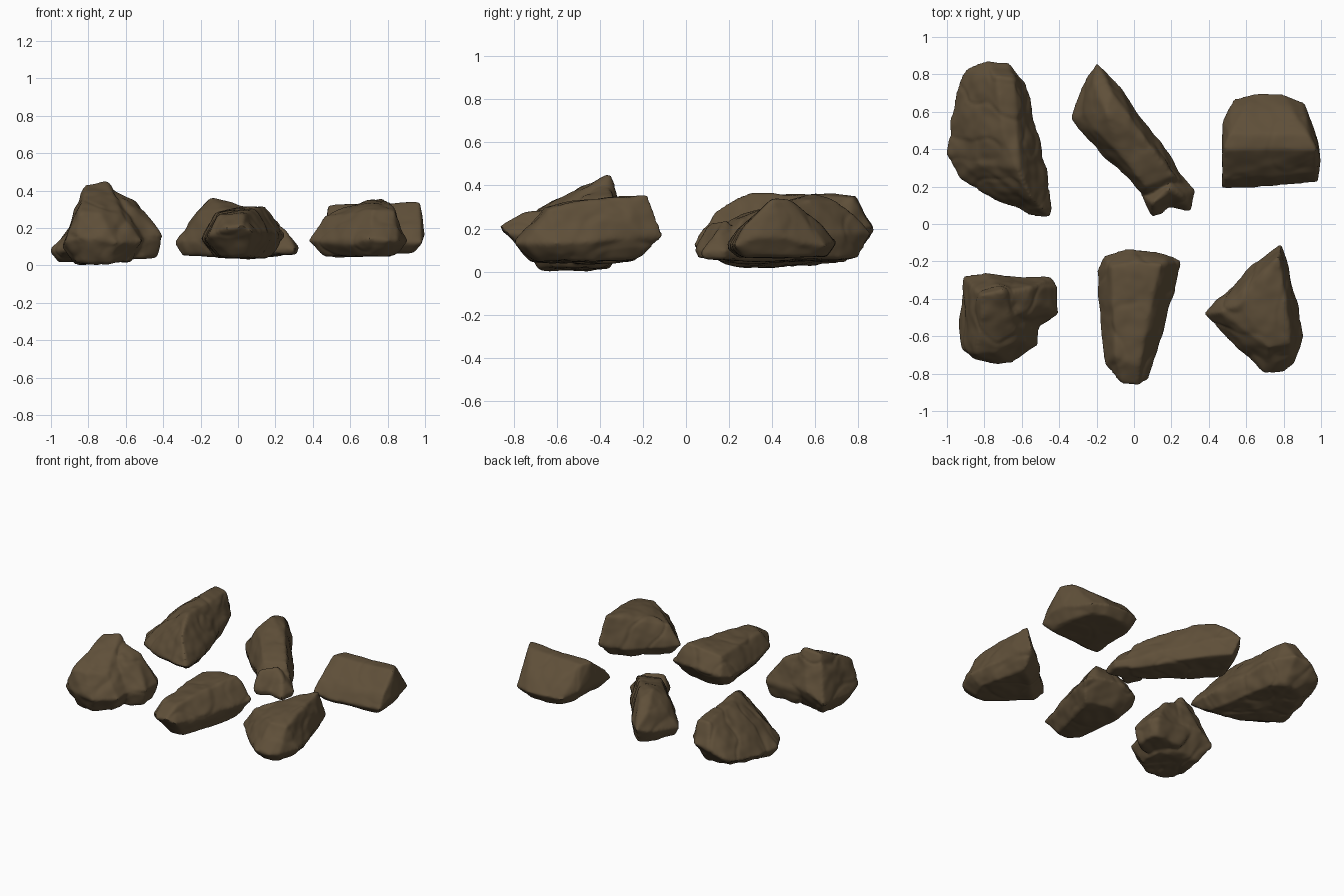
import bpy, bmesh
from mathutils import Vector, noise

stone = bpy.data.materials.new("brown_stone")
stone.diffuse_color = (0.115, 0.079, 0.041, 1)


def add_chunk(bm, outline, top, floor, shrink):
    """Convex lump: waist outline, crest points, and a shrunken underside."""
    mid = sum((Vector(p) for p in outline), Vector()) / len(outline)
    under = [(mid.x + (p[0] - mid.x) * shrink, mid.y + (p[1] - mid.y) * shrink,
              floor + 0.2 * max(0, p[2] - 0.1)) for p in outline]
    verts = [bm.verts.new(p) for p in list(outline) + list(top) + under]
    hull = bmesh.ops.convex_hull(bm, input=verts)
    junk = [v for v in set(hull["geom_interior"] + hull["geom_unused"])
            if isinstance(v, bmesh.types.BMVert)]
    bmesh.ops.delete(bm, geom=junk, context='VERTS')


def make_rock(name, seed, chunks, rough=0.014):
    bm = bmesh.new()
    for c in chunks:
        part = bmesh.new()
        add_chunk(part, *c)
        tmp = bpy.data.meshes.new("tmp")
        part.to_mesh(tmp)
        part.free()
        bm.from_mesh(tmp)
        bpy.data.meshes.remove(tmp)
    mesh = bpy.data.meshes.new(name)
    bm.to_mesh(mesh)
    bm.free()
    ob = bpy.data.objects.new(name, mesh)
    bpy.context.collection.objects.link(ob)
    # fuse the lumps into one skin and soften the edges
    rem = ob.modifiers.new("fuse", 'REMESH')
    rem.mode, rem.voxel_size = 'VOXEL', 0.011
    smo = ob.modifiers.new("wear", 'SMOOTH')
    smo.factor, smo.iterations = 0.5, 5
    fused = bpy.data.meshes.new_from_object(
        ob.evaluated_get(bpy.context.evaluated_depsgraph_get()))
    ob.modifiers.clear()
    ob.data = fused
    bpy.data.meshes.remove(mesh)
    fused.name = name
    # weathered bumps and creases
    shift = Vector((seed * 7.3, seed * 3.1, seed * 5.7))
    normals = [v.normal.copy() for v in fused.vertices]
    for v, n in zip(fused.vertices, normals):
        p = v.co + shift
        bump = 0.8 * noise.noise(p * 6) + 0.4 * noise.noise(p * 15)
        crease = max(0, 0.12 - abs(noise.noise(p * 4.5))) / 0.12
        v.co += n * rough * (bump + 0.25 - 0.3 * crease)
    fused.materials.clear()
    fused.materials.append(stone)
    bpy.ops.object.select_all(action='DESELECT')
    ob.select_set(True)
    bpy.context.view_layer.objects.active = ob
    bpy.ops.object.shade_smooth_by_angle(angle=0.7)


# long ridged boulder, back left
make_rock("long_boulder", 1, [(
    [(-.9, .82, .13), (-.8, .87, .19), (-.67, .86, .21), (-.58, .76, .2),
     (-.53, .5, .16), (-.51, .36, .14), (-.46, .25, .12), (-.44, .11, .12),
     (-.445, .035, .12), (-.55, .045, .12), (-.8, .17, .09), (-.93, .24, .08),
     (-1, .38, .08), (-.98, .58, .09), (-.94, .75, .11)],
    [(-.73, .78, .35), (-.64, .77, .34), (-.7, .5, .36), (-.62, .3, .36),
     (-.55, .14, .29), (-.85, .5, .26), (-.84, .32, .24), (-.96, .4, .015)],
    .035, .7)], .016)

# flat-topped, steep-sided slab, back middle, with a broad foot
make_rock("slanted_slab", 2, [
    ([(-.2, .865, .18), (-.255, .78, .15), (-.26, .69, .16), (-.34, .565, .12),
      (-.3, .505, .13), (-.22, .465, .14), (-.12, .36, .14), (-.02, .24, .14),
      (.055, .155, .14), (.2, .13, .1), (.29, .21, .1), (.19, .345, .12),
      (.135, .425, .13), (.03, .585, .15), (-.08, .745, .18)],
     [(-.21, .74, .27), (-.27, .59, .23), (-.12, .7, .32), (-.15, .6, .365),
      (-.02, .57, .33), (-.2, .5, .29), (.09, .41, .3), (-.08, .38, .295),
      (.02, .25, .265), (.06, .2, .24), (.21, .26, .24)], .05, .85),
    ([(.04, .16, .12), (.095, .04, .1), (.15, .05, .1), (.25, .14, .1),
      (.22, .25, .12)],
     [(.1, .11, .22), (.19, .19, .24)], .06, .85),
    ([(.13, .09, .1), (.24, .08, .09), (.305, .07, .09), (.325, .185, .1),
      (.26, .26, .11), (.15, .25, .1)],
     [(.25, .15, .19), (.18, .19, .24)], .06, .85)], .012)

# smooth wedge block, back right
make_rock("wedge_block", 3, [(
    [(.47, .19, .13), (.6, .19, .11), (.98, .225, .12), (1, .33, .16),
     (.985, .45, .16), (.95, .55, .13), (.91, .65, .12), (.8, .695, .13),
     (.64, .7, .14), (.53, .67, .13), (.48, .56, .16), (.47, .38, .22)],
    [(.48, .4, .32), (.51, .48, .32), (.7, .44, .325), (.97, .4, .335),
     (.93, .48, .33), (.58, .6, .24), (.85, .6, .24), (.48, .24, .2),
     (.98, .28, .22)], .065, .8)], .008)

# peaked boulder with a side knob, front left
make_rock("peaked_boulder", 4, [
    ([(-.91, -.28, .12), (-.8, -.26, .18), (-.64, -.3, .2), (-.52, -.4, .16),
      (-.5, -.55, .14), (-.515, -.65, .13), (-.62, -.69, .12), (-.655, -.745, .12),
      (-.72, -.745, .14), (-.86, -.725, .14), (-.925, -.67, .12),
      (-.935, -.55, .1), (-.91, -.4, .1)],
     [(-.82, -.38, .43), (-.7, -.355, .45), (-.81, -.48, .4), (-.67, -.47, .39),
      (-.62, -.62, .27), (-.87, -.6, .25), (-.74, -.69, .28), (-.845, -.69, .28),
      (-.88, -.32, .22)], .01, .68),
    ([(-.72, -.29, .16), (-.45, -.29, .16), (-.41, -.335, .16), (-.405, -.48, .16),
      (-.5, -.55, .14), (-.7, -.55, .12)],
     [(-.65, -.36, .38), (-.55, -.34, .34), (-.5, -.42, .28), (-.62, -.48, .35)],
     .035, .75)], .016)

# tapered boulder, front middle
make_rock("tapered_boulder", 5, [(
    [(-.02, -.13, .19), (-.16, -.175, .16), (-.2, -.25, .14), (-.175, -.6, .14),
     (-.15, -.75, .16), (-.06, -.85, .2), (.03, -.865, .21), (.08, -.83, .18),
     (.115, -.7, .14), (.17, -.48, .13), (.22, -.3, .14), (.255, -.2, .16),
     (.2, -.165, .18), (.03, -.135, .19)],
    [(-.12, -.23, .28), (.14, -.22, .315), (.02, -.2, .31), (.1, -.35, .31),
     (-.1, -.45, .28), (.05, -.6, .29), (-.1, -.7, .27), (.03, -.76, .27)],
    .035, .66)], .012)

# pyramid-like boulder with a tall back spur, front right
make_rock("pyramid_boulder", 6, [
    ([(.375, -.48, .13), (.52, -.335, .12), (.645, -.21, .13), (.72, -.16, .14),
      (.785, -.115, .17), (.81, -.22, .16), (.875, -.42, .14), (.905, -.6, .13),
      (.85, -.745, .13), (.8, -.785, .13), (.7, -.8, .14), (.62, -.72, .11),
      (.55, -.635, .11), (.46, -.55, .12)],
     [(.56, -.43, .31), (.66, -.4, .335), (.775, -.17, .36), (.82, -.5, .32),
      (.72, -.66, .3), (.84, -.64, .29), (.46, -.475, .26)], .045, .7)], .014)
